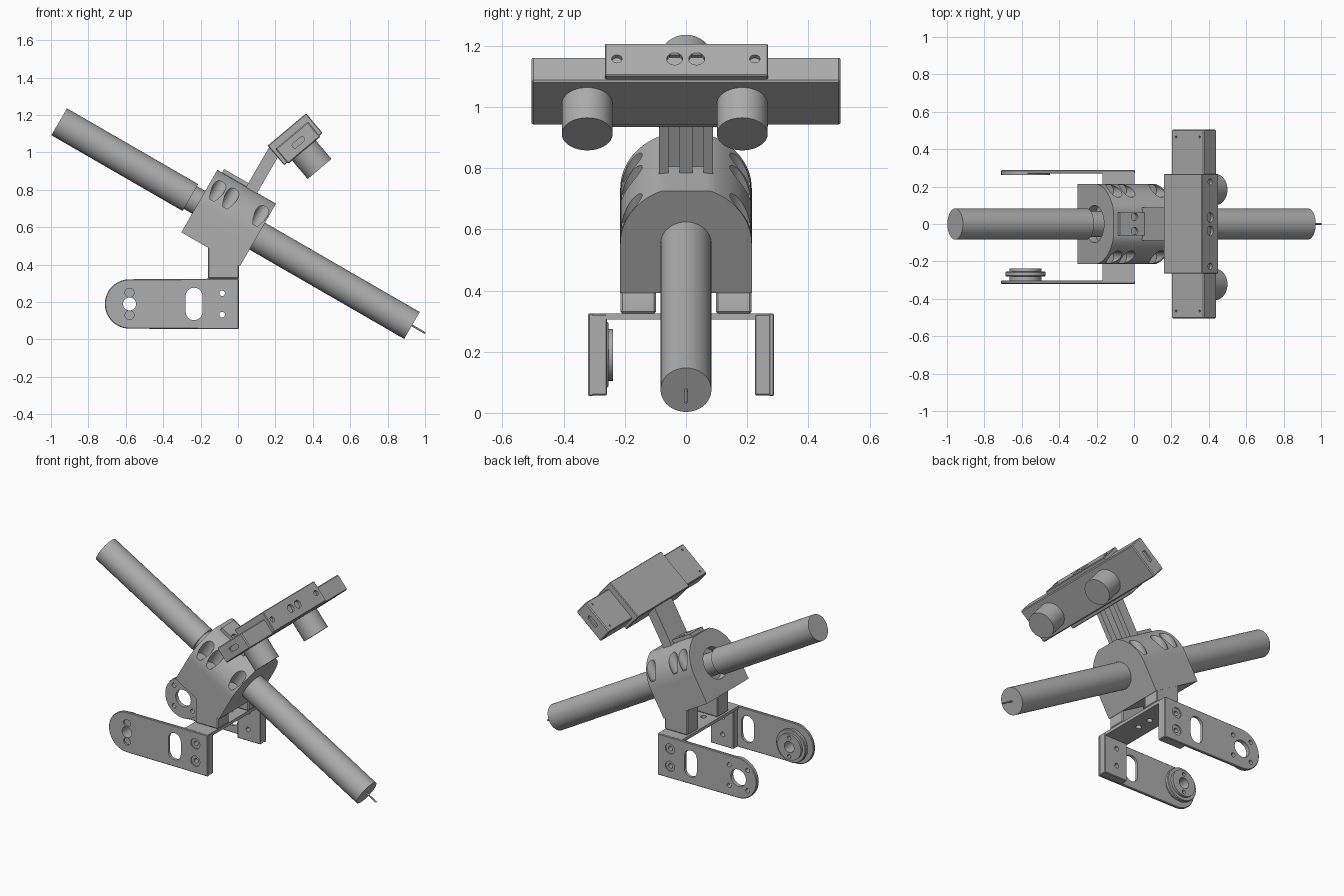
import bpy, bmesh
from math import sin, cos, pi, radians
from mathutils import Matrix, Vector

if "Cube" in bpy.data.objects:
    bpy.data.objects.remove(bpy.data.objects["Cube"])

grey = bpy.data.materials.new("plain grey")
grey.use_nodes = True
COLOUR = (0.42, 0.42, 0.42, 1)
grey.diffuse_color = COLOUR
grey.node_tree.nodes["Principled BSDF"].inputs["Base Color"].default_value = COLOUR

# Frames: tube axis along local x (tilted 30 degrees); sensor looks along local x
LEVEL = Matrix.Identity(4)
TUBE = Matrix.Rotation(radians(30), 4, 'Y')
SENSOR = Matrix.Rotation(radians(50), 4, 'Y')


def solid(name, points, depth, frame=LEVEL, bevel=0):
    """Extrude a closed outline along depth."""
    bm = bmesh.new()
    face = bm.faces.new([bm.verts.new(p) for p in points])
    out = bmesh.ops.extrude_face_region(bm, geom=[face])
    bmesh.ops.translate(bm, vec=depth, verts=[v for v in out["geom"] if isinstance(v, bmesh.types.BMVert)])
    bmesh.ops.recalc_face_normals(bm, faces=bm.faces)
    if bevel:
        bmesh.ops.bevel(bm, geom=bm.edges[:], offset=bevel, segments=1, affect='EDGES', clamp_overlap=True)
    bm.transform(frame)
    mesh = bpy.data.meshes.new(name)
    bm.to_mesh(mesh)
    bm.free()
    mesh.materials.append(grey)
    ob = bpy.data.objects.new(name, mesh)
    bpy.context.collection.objects.link(ob)
    return ob


def box(name, x, y, z, frame=LEVEL, bevel=0):
    pts = [(x[0], y[0], z[0]), (x[1], y[0], z[0]), (x[1], y[0], z[1]), (x[0], y[0], z[1])]
    return solid(name, pts, (0, y[1] - y[0], 0), frame, bevel)


def rod(name, start, axis, length, r, frame=LEVEL, sides=40, bevel=0):
    """Cylinder from start along local axis x, y or z."""
    i = "xyz".index(axis)
    pts = []
    for k in range(sides):
        p = Vector(start)
        p[(i + 1) % 3] += r * cos(2 * pi * k / sides)
        p[(i + 2) % 3] += r * sin(2 * pi * k / sides)
        pts.append(p)
    vec = [0, 0, 0]
    vec[i] = length
    return solid(name, pts, vec, frame, bevel)


def capsule(name, x, z, r, half, y, depth, frame=LEVEL):
    """Upright slot outline extruded along y."""
    pts = []
    for k in range(26):
        a = pi * (k % 13) / 12 + (pi if k > 12 else 0)
        pts.append((x + r * cos(a), y, z + r * sin(a) + (half if k < 13 else -half)))
    return solid(name, pts, (0, depth, 0), frame)


def cut(targets, cutters):
    for ob in targets:
        bpy.context.view_layer.objects.active = ob
        for c in cutters:
            mod = ob.modifiers.new("cut", 'BOOLEAN')
            mod.object = c
            mod.solver = 'EXACT'
            bpy.ops.object.modifier_apply(modifier=mod.name)
    for c in cutters:
        bpy.data.objects.remove(c)


# Long tube, neck and tip wire
AX = 0.53
rod("lower_tube", (-0.3, 0, AX), 'x', 1.068, 0.083, TUBE, 64)
rod("upper_tube", (-1.41, 0, AX), 'x', 0.81, 0.083, TUBE, 64)
rod("tube_neck", (-0.62, 0, AX), 'x', 0.15, 0.07, TUBE)
rod("tip_wire", (0.75, 0, AX), 'x', 0.1, 0.005, TUBE, 12)

# Arched housing with a flat top
R = 0.215
U0, U1 = -0.549, -0.187
arch = [(U0, -R, 0.345), (U0, R, 0.345)]
for k in range(41):
    a = pi * k / 40
    arch.append((U0, R * cos(a), min(AX + R * sin(a), 0.73)))
housing = solid("housing", arch, (U1 - U0, 0, 0), TUBE)
pockets = [rod("cutter", (u, s * 0.178, 0.575), 'z', 0.3, 0.035, TUBE, 32)
           for u in (-0.493, -0.413, -0.228) for s in (-1, 1)]
pockets.append(rod("cutter", (-0.6, 0, AX), 'x', 0.1, 0.1, TUBE))
cut([housing], pockets)

# Housing legs
for s, side in ((1, "back"), (-1, "front")):
    leg = [(-0.16, s * 0.098, 0.325), (0.005, s * 0.098, 0.325),
           (0.005, s * 0.098, 0.41), (-0.16, s * 0.098, 0.53)]
    solid(side + "_housing_leg", leg, (0, s * 0.116, 0), LEVEL, 0.006)

# Fork bracket: bridge, thick blocks and long side plates
bridge = box("bracket_bridge", (-0.168, 0.003), (-0.31, 0.277), (0.305, 0.325))
cut([bridge], [rod("cutter", (-0.085, y, 0.2), 'z', 0.3, 0.018, LEVEL, 20) for y in (-0.06, 0.04)])
PX, PZ = -0.58, 0.19


def side_plate(name, y0, y1):
    pts = [(0.005, y0, 0.055), (0.005, y0, 0.325)]
    for k in range(33):
        a = pi / 2 + pi * k / 32
        pts.append((PX + 0.132 * cos(a), y0, PZ + 0.132 * sin(a)))
    return solid(name, pts, (0, y1 - y0, 0), LEVEL, 0.004)


front = side_plate("front_side_plate", -0.32, -0.302)
back = side_plate("back_side_plate", 0.27, 0.288)
front_block = box("front_bracket_block", (-0.163, 0.004), (-0.312, -0.258), (0.057, 0.323), LEVEL, 0.004)
back_block = box("back_bracket_block", (-0.163, 0.004), (0.225, 0.28), (0.057, 0.323), LEVEL, 0.004)
cut([front, back], [capsule("cutter", -0.235, PZ, 0.045, 0.042, -0.5, 1)])
cut([front, back, front_block, back_block],
    [rod("cutter", (-0.085, -0.5, PZ + d), 'y', 1, 0.015, LEVEL, 20) for d in (-0.057, 0.057)])
for plate, y in ((front, -0.33), (back, 0.278)):
    cut([plate], [rod("cutter", (-0.085, y, PZ + d), 'y', 0.02, 0.033, LEVEL, 24) for d in (-0.057, 0.057)])

# Pivot disc inside the front plate, thin rim inside the back plate
discs = [rod("pivot_disc_base", (PX, -0.304, PZ), 'y', 0.03, 0.085),
         rod("pivot_disc_flange", (PX, -0.28, PZ), 'y', 0.026, 0.108, LEVEL, 48, 0.004),
         rod("pivot_disc_cap", (PX, -0.256, PZ), 'y', 0.018, 0.085)]
cut([front] + discs, [rod("cutter", (PX, -0.5, PZ), 'y', 0.4, 0.035, LEVEL, 32)])
cut([front], [rod("cutter", (PX, -0.33, PZ + d), 'y', 0.02, 0.024, LEVEL, 20) for d in (-0.06, 0.06)])
cut(discs[1:], [rod("cutter", (PX, -0.27, PZ + d), 'y', 0.1, 0.012, LEVEL, 16) for d in (-0.06, 0.06)])
rim = rod("back_plate_rim", (PX, 0.262, PZ), 'y', 0.01, 0.13, LEVEL, 48)
holes = [rod("cutter", (PX, 0.2, PZ), 'y', 0.2, 0.055, LEVEL, 32)]
for k in range(4):
    a = pi / 4 + k * pi / 2
    holes.append(rod("cutter", (PX + 0.095 * cos(a), 0.2, PZ + 0.095 * sin(a)), 'y', 0.2, 0.014, LEVEL, 16))
cut([back, rim], holes)

# Ribbed sensor arm on a screwed foot
foot = box("arm_foot", (-0.52, -0.36), (-0.062, 0.062), (0.72, 0.752), TUBE)
cut([foot], [rod("cutter", (-0.43, s * 0.038, 0.735), 'z', 0.1, 0.02, TUBE, 20) for s in (-1, 1)])
box("arm_back", (-0.37, -0.345), (-0.088, 0.088), (0.72, 0.995), TUBE)
for name, y, w in (("right_arm_rib", -0.073, 0.015), ("middle_arm_rib", 0, 0.022), ("left_arm_rib", 0.073, 0.015)):
    box(name, (-0.35, -0.303), (y - w, y + w), (0.72, 0.99), TUBE)

# Sensor bar with end slots and pin holes
bar = box("sensor_bar", (-0.652, -0.547), (-0.505, 0.505), (0.808, 1.035), SENSOR, 0.006)
bar_cuts = [capsule("cutter", -0.6, 0.925, 0.014, 0.025, s * 0.505 - 0.012, 0.024, SENSOR) for s in (-1, 1)]
bar_cuts += [rod("cutter", (-0.67, s * 0.465, p), 'x', 0.04, 0.006, SENSOR, 12)
             for s in (-1, 1) for p in (0.84, 1.005)]
cut([bar], bar_cuts)

# Wrap-around sensor cradle
Y = (-0.265, 0.268)
box("cradle_back", (-0.692, -0.645), Y, (0.787, 1.056), SENSOR, 0.004)
box("cradle_bottom", (-0.691, -0.555), Y, (0.788, 0.815), SENSOR, 0.004)
top = box("cradle_top", (-0.691, -0.555), Y, (1.025, 1.056), SENSOR, 0.004)
cut([top], [rod("cutter", (-0.625, y, 1.04), 'z', 0.1, r, SENSOR, 24)
            for y, r in ((-0.226, 0.017), (-0.037, 0.026), (0.035, 0.026), (0.225, 0.017))])

# Two lens barrels
for name, y in (("right_lens", -0.323), ("left_lens", 0.184)):
    rod(name, (-0.57, y, 0.92), 'x', 0.152, 0.083, SENSOR, 48)

# Smooth round surfaces, keep edges crisp
bpy.ops.object.select_all(action='DESELECT')
for ob in bpy.context.scene.objects:
    if ob.type == 'MESH':
        ob.select_set(True)
        bpy.context.view_layer.objects.active = ob
bpy.ops.object.shade_smooth_by_angle(angle=radians(30))
